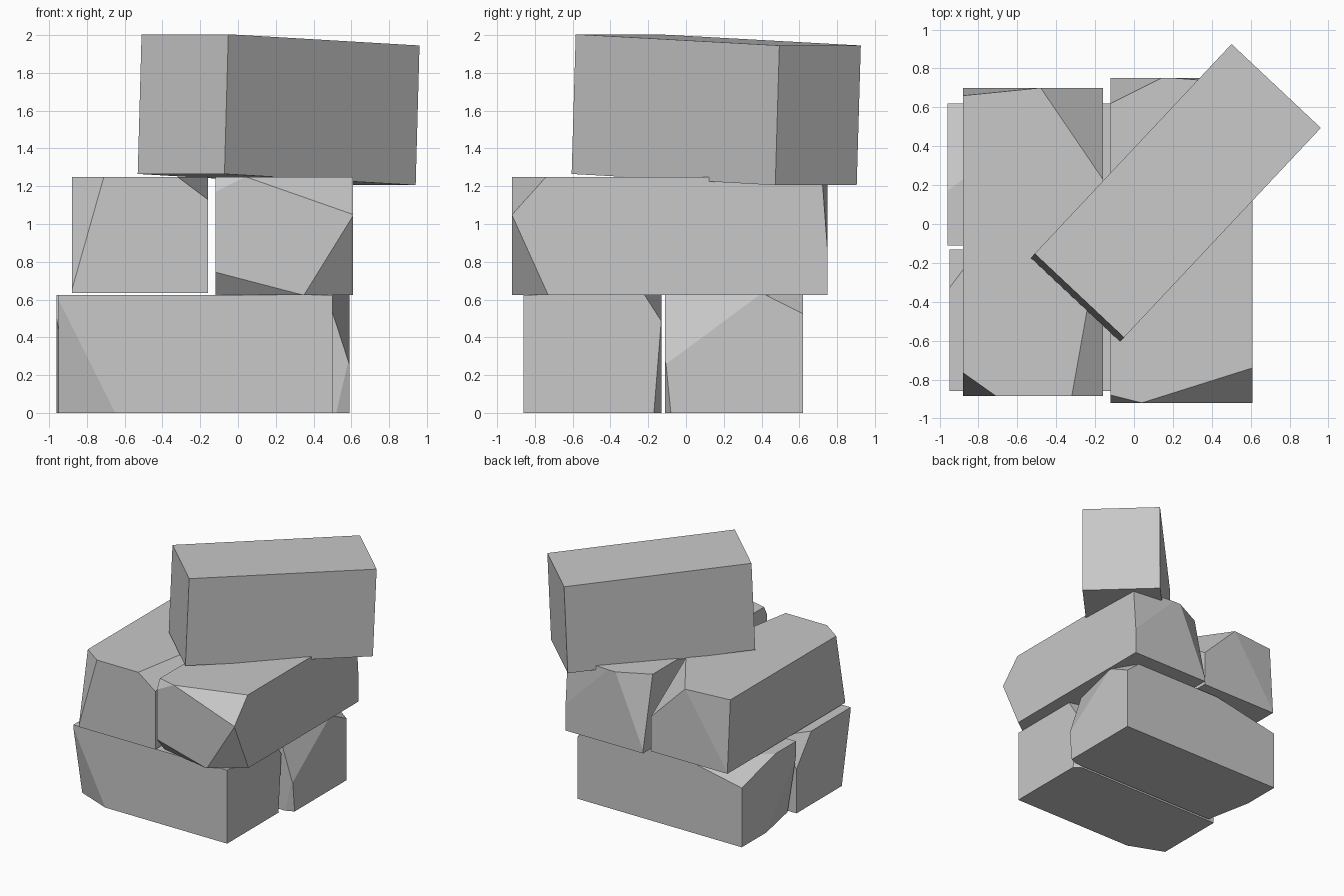
import bpy
import bmesh
from math import radians
from mathutils import Vector, Euler

default = bpy.data.objects.get("Cube")
if default:
    bpy.data.objects.remove(default, do_unlink=True)

# One plain grey stone colour
stone_grey = bpy.data.materials.new("stone_grey")
stone_grey.use_nodes = True
GREY = (0.58, 0.58, 0.58, 1)
stone_grey.diffuse_color = GREY
bsdf = stone_grey.node_tree.nodes["Principled BSDF"]
bsdf.inputs["Base Color"].default_value = GREY
bsdf.inputs["Roughness"].default_value = 0.9


def chip_corner(bm, half, signs, depths):
    """Slice a corner off; depths are the lengths removed along x, y, z."""
    sign = [1 if s == "+" else -1 for s in signs]
    point = Vector([s * h for s, h in zip(sign, half)])
    point.x -= sign[0] * depths[0]
    normal = Vector([s / d for s, d in zip(sign, depths)]).normalized()
    cut = bmesh.ops.bisect_plane(
        bm, geom=bm.verts[:] + bm.edges[:] + bm.faces[:], dist=1e-5,
        plane_co=point, plane_no=normal, clear_outer=True)
    edges = [e for e in cut["geom_cut"]
             if isinstance(e, bmesh.types.BMEdge) and e.is_boundary]
    if edges:
        bmesh.ops.edgeloop_fill(bm, edges=edges)


def stone(name, low, high, chips=(), turn=(0, 0, 0)):
    """Rough block between two corners, with chipped corners."""
    low, high = Vector(low), Vector(high)
    half = (high - low) / 2
    bm = bmesh.new()
    bmesh.ops.create_cube(bm, size=2)
    bmesh.ops.scale(bm, vec=half, verts=bm.verts)
    for signs, depths in chips:
        chip_corner(bm, half, signs, depths)
    bmesh.ops.recalc_face_normals(bm, faces=bm.faces)
    mesh = bpy.data.meshes.new(name)
    bm.to_mesh(mesh)
    bm.free()
    mesh.materials.append(stone_grey)
    obj = bpy.data.objects.new(name, mesh)
    obj.location = (low + high) / 2
    obj.rotation_euler = Euler([radians(a) for a in turn])
    bpy.context.collection.objects.link(obj)
    return obj


# Bottom course, running left to right
stone("bottom_front_stone", (-0.95, -0.86, 0), (0.5, -0.13, 0.625), [
    ("---", (0.3, 0.12, 0.6)),
    ("+++", (0.3, 0.09, 0.14)),
    ("++-", (0.06, 0.04, 0.5)),
    ("-++", (0.15, 0.2, 0.25)),
])
stone("bottom_back_stone", (-0.96, -0.11, 0), (0.59, 0.62, 0.625), [
    ("+-+", (0.12, 0.5, 0.37)),
    ("+--", (0.07, 0.03, 0.3)),
    ("+++", (0.12, 0.2, 0.1)),
    ("-++", (0.6, 0.45, 0.12)),
    ("---", (0.08, 0.4, 0.5)),
])

# Middle course, running front to back
stone("middle_right_stone", (-0.88, -0.885, 0.635), (-0.16, 0.7, 1.25), [
    ("--+", (0.17, 0.12, 0.6)),
    ("+-+", (0.16, 0.9, 0.12)),
    ("+++", (0.32, 0.47, 0.32)),
    ("-++", (0.4, 0.04, 0.6)),
])
stone("middle_left_stone", (-0.12, -0.92, 0.625), (0.61, 0.75, 1.25), [
    ("+-+", (0.57, 0.18, 0.2)),
    ("+--", (0.26, 0.19, 0.42)),
    ("---", (0.46, 0.1, 0.12)),
    ("--+", (0.16, 0.04, 0.08)),
    ("-++", (0.26, 0.13, 0.6)),
    ("+++", (0.4, 0.03, 0.4)),
])

# Plain block laid askew on top
stone("top_stone", (-0.525, -0.155, 1.235), (0.955, 0.475, 1.975),
      turn=(0, 2.3, 46.8))
